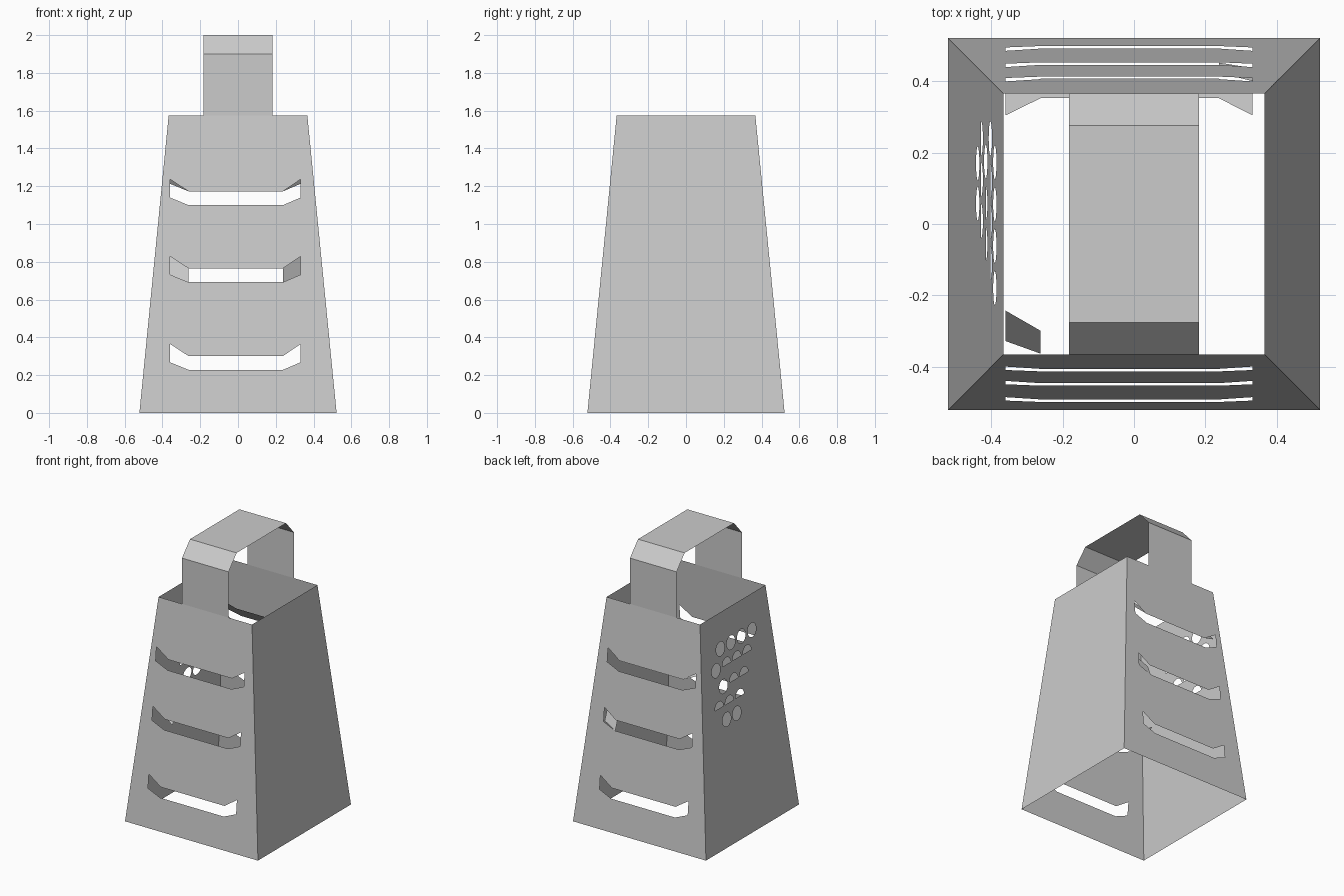
import bpy, bmesh, math
from mathutils import Vector

if "Cube" in bpy.data.objects:
    bpy.data.objects.remove(bpy.data.objects["Cube"])

BASE, TOP, H = 0.522, 0.367, 1.575


def depth(z):
    """Distance of a wall from the axis at height z."""
    return BASE + (TOP - BASE) * z / H


def finish(bm, name):
    me = bpy.data.meshes.new(name)
    bm.to_mesh(me)
    bm.free()
    ob = bpy.data.objects.new(name, me)
    bpy.context.collection.objects.link(ob)
    return ob


def wall(name, place, normal, holes=()):
    """Tapered sheet with cut-outs; place(u, z) maps to 3D."""
    bm = bmesh.new()
    outline = [(-BASE, 0), (BASE, 0), (TOP, H), (-TOP, H)]
    edges = []
    for loop in [outline, *holes]:
        vs = [bm.verts.new(place(u, z)) for u, z in loop]
        edges += [bm.edges.new((vs[i - 1], vs[i])) for i in range(len(vs))]
    bmesh.ops.triangle_fill(bm, edges=edges, use_beauty=True, normal=Vector(normal))
    bmesh.ops.recalc_face_normals(bm, faces=bm.faces)
    return finish(bm, name)


def strip(name, rows):
    """Sheet bridging two rows of points."""
    bm = bmesh.new()
    a, b = [[bm.verts.new(p) for p in r] for r in rows]
    for i in range(len(a) - 1):
        bm.faces.new((a[i], a[i + 1], b[i + 1], b[i]))
    return finish(bm, name)


# slicing slots with upturned ends
XS = (-0.36, -0.262, 0.238, 0.332)
LOW = (0.04, 0, 0, 0.04)
HIGH = (0.137, 0.073, 0.073, 0.137)


def slot(z):
    return ([(x, z + d) for x, d in zip(XS, LOW)]
            + [(x, z + d) for x, d in zip(XS[::-1], HIGH[::-1])])


slots = [slot(z) for z in (0.228, 0.692, 1.10)]

# grating holes: height, positions along the wall, half-open holes
R = 0.048
rows = [(1.335, (0.173, 0.055, -0.062, -0.18), ()),
        (1.208, (0.24, 0.12, 0.006, -0.11), (1, 2, 3)),
        (1.076, (0.175, 0.058, -0.056), (1, 2)),
        (0.947, (0.24, 0.125, 0.008), (0, 1, 2)),
        (0.846, (0.17, 0.057), ())]
holes = []
for z, ys, half in rows:
    for i, y in enumerate(ys):
        span, n = (math.pi, 9) if i in half else (2 * math.pi * 15 / 16, 16)
        holes.append([(y + R * math.cos(span * k / (n - 1)),
                       z + R * math.sin(span * k / (n - 1))) for k in range(n)])

# four walls
n = (BASE - TOP) / H
wall("front_wall", lambda u, z: (u, -depth(z), z), (0, -1, n), slots)
wall("back_wall", lambda u, z: (u, depth(z), z), (0, 1, n), slots)
wall("right_wall", lambda u, z: (depth(z), u, z), (1, 0, n))
wall("left_wall", lambda u, z: (-depth(z), u, z), (-1, 0, n), holes)

# handle strap over the top
prof = [(-TOP, H), (-TOP, 1.9), (-0.277, 2.0), (0.277, 2.0), (TOP, 1.9), (TOP, H)]
strip("handle", [[(x, y, z) for y, z in prof] for x in (-0.183, 0.183)])


# blade flaps inside the slots, leaning inward
def blade(name, idx, z0, y0, slope):
    strip(name, [[(XS[i], y0 + slope * d[i], z0 + d[i]) for i in idx]
                 for d in (LOW, HIGH)])


blade("upper_back_blade", (0, 1, 2, 3), 1.173, 0.408, -0.75)
blade("middle_back_blade_end", (2, 3), 0.692, 0.453, -0.38)
blade("middle_front_blade_end", (0, 1), 0.692, -0.364, 0.88)
